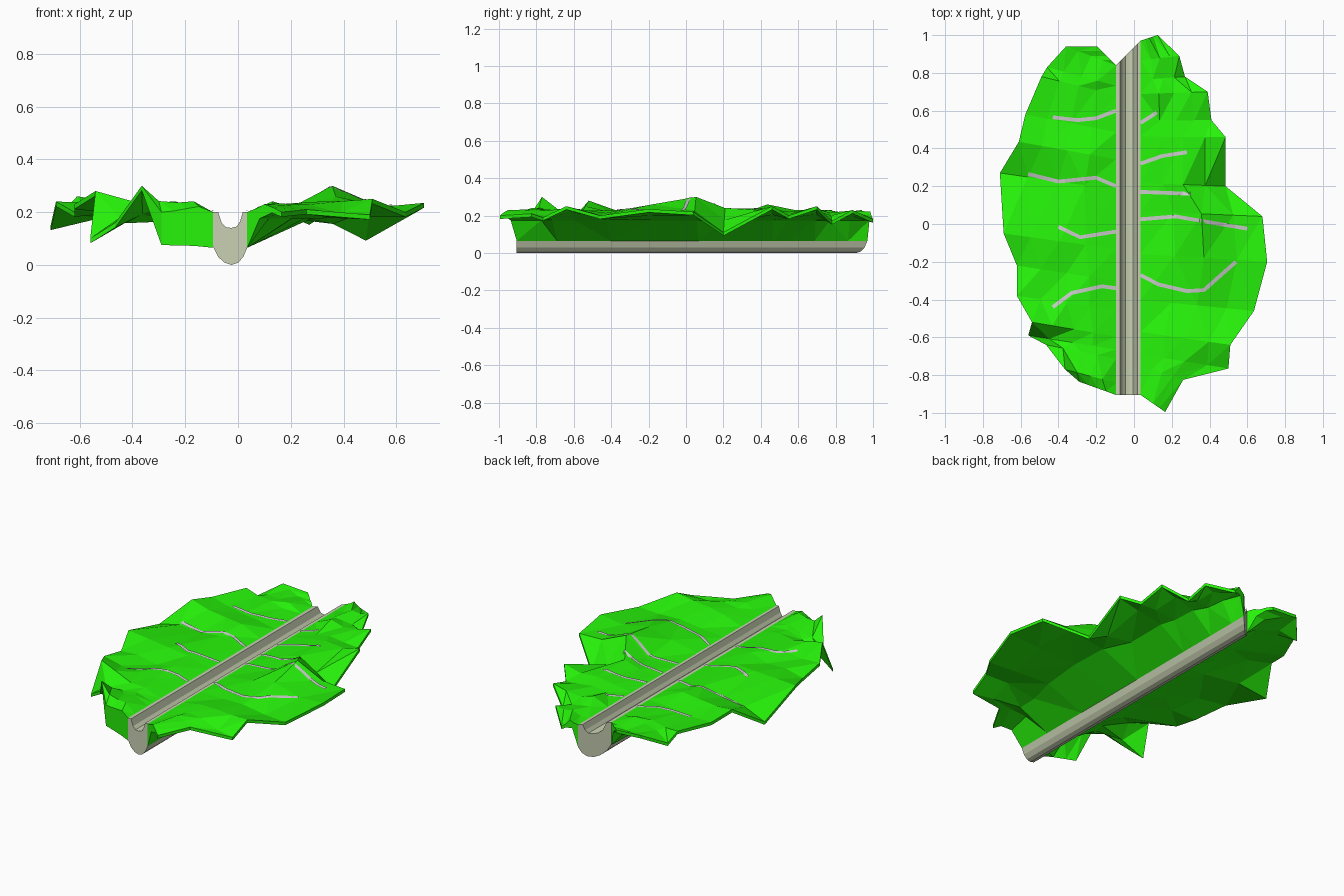
import bpy, bmesh, random
from mathutils import Vector
from mathutils.bvhtree import BVHTree

if "Cube" in bpy.data.objects:
    bpy.data.objects.remove(bpy.data.objects["Cube"])

random.seed(4)


def material(name, rgb):
    m = bpy.data.materials.new(name)
    m.diffuse_color = (*rgb, 1)
    m.use_nodes = True
    m.node_tree.nodes["Principled BSDF"].inputs["Base Color"].default_value = m.diffuse_color
    return m


def make_object(name, bm, mat=None):
    bmesh.ops.recalc_face_normals(bm, faces=bm.faces)
    me = bpy.data.meshes.new(name)
    bm.to_mesh(me)
    bm.free()
    ob = bpy.data.objects.new(name, me)
    bpy.context.collection.objects.link(ob)
    if mat:
        me.materials.append(mat)
    return ob


green = material("leaf_green", (0.02, 0.9, 0.003))
pale = material("pale_stem", (0.58, 0.64, 0.45))

# Central rib: grooved U section, back end cut at a slant
section = [(-.095, .2), (-.075, .2), (-.062, .16), (-.045, .143), (-.025, .14),
           (-.005, .145), (.008, .165), (.018, .2), (.035, .2), (.035, .065),
           (.02, .03), (0, .008), (-.025, 0), (-.05, .008), (-.075, .03), (-.095, .07)]
bm = bmesh.new()
front = [bm.verts.new((x, -.905, z)) for x, z in section]
back = [bm.verts.new((x, .935 + x, z)) for x, z in section]
n = len(section)
for i in range(n):
    j = (i + 1) % n
    bm.faces.new((front[i], front[j], back[j], back[i]))
bm.faces.new(front)
bm.faces.new(back)
make_object("central_rib", bm, pale)

# Rim of each blade, back to front: x, y, z
left_rim = [(-.195, .94, .22), (-.36, .94, .23), (-.46, .83, .17), (-.49, .78, .23),
            (-.575, .58, .23), (-.61, .435, .26), (-.71, .27, .15), (-.69, -.05, .24),
            (-.62, -.22, .2), (-.62, -.38, .23), (-.54, -.52, .28), (-.56, -.59, .1),
            (-.465, -.64, .16), (-.365, -.77, .3), (-.29, -.835, .2)]
right_rim = [(.125, 1, .18), (.24, .89, .23), (.27, .78, .17), (.39, .7, .25),
             (.41, .55, .2), (.485, .46, .25), (.485, .2, .11), (.68, .04, .22),
             (.705, -.2, .235), (.635, -.46, .2), (.51, -.64, .25), (.5, -.765, .19),
             (.26, -.825, .21), (.165, -.995, .2)]


def blade(name, rim, rib_x, rib_back, under_z, peaks={}, thick_row=None):
    """Bumpy thin blade that thickens into a wedge beside the rib."""
    bm = bmesh.new()
    y0, y1 = rim[0][1], rim[-1][1]
    rows = []
    for i, (x, y, z) in enumerate(rim):
        iy = rib_back + (y - y0) / (y1 - y0) * (-.905 - rib_back)
        a, thick = Vector((rib_x, iy, 0)), .018

        def at(t, h):
            p = a.lerp(Vector((x, y, 0)), t)
            return bm.verts.new((p.x, p.y, h))

        tops = []
        for t in (.27, .5, .76):
            h = random.uniform(.2, .24) * (1 - t * .4) + z * t * .4
            tops.append(peaks.get(i, h) if t == .5 else h)
        # underside follows the top, then dives to the foot of the rib
        under = [(.72, tops[2] - .02), (.36, under_z)]
        if i == thick_row:
            thick, under = .125, [(.72, .074), (.36, .072)]
        row = [at(0, .2)] + [at(t, h) for t, h in zip((.27, .5, .76), tops)]
        row += [at(1, z), at(1, z - thick)] + [at(*u) for u in under] + [at(0, .065)]
        rows.append(row)
    for r, s in zip(rows, rows[1:]):
        for k in range(len(r) - 1):
            quad = bm.faces.new((r[k], r[k + 1], s[k + 1], s[k]))
            bmesh.ops.triangulate(bm, faces=[quad])
    bm.faces.new(rows[0])
    bm.faces.new(rows[-1])
    tree = BVHTree.FromBMesh(bm)
    make_object(name, bm, green)
    return tree


left = blade("left_blade", left_rim, -.095, .84, .165, thick_row=len(left_rim) - 1)
right = blade("right_blade", right_rim, .035, .97, .175, peaks={6: .24, 7: .3, 8: .26})

# Side veins: thin ribbons draped over the blades
left_veins = [[(-.095, .6), (-.2, .56), (-.3, .55), (-.43, .565)],
              [(-.095, .2), (-.2, .245), (-.4, .225), (-.56, .265)],
              [(-.095, -.04), (-.285, -.07), (-.4, -.015)],
              [(-.095, -.34), (-.17, -.33), (-.33, -.365), (-.43, -.44)]]
right_veins = [[(.035, .535), (.12, .59)],
               [(.035, .32), (.15, .36), (.28, .38)],
               [(.035, .17), (.3, .16)],
               [(.035, .025), (.22, .04), (.6, -.025)],
               [(.035, -.27), (.13, -.32), (.28, -.355), (.37, -.35), (.54, -.2)]]


def veins(name, paths, tree):
    bm = bmesh.new()
    for path in paths:
        pts = [Vector(a).lerp(Vector(b), k / 6)
               for a, b in zip(path, path[1:]) for k in range(6)] + [Vector(path[-1])]
        prev = None
        for i, p in enumerate(pts):
            d = (pts[min(i + 1, len(pts) - 1)] - pts[max(i - 1, 0)]).normalized()
            side = Vector((-d.y, d.x)) * .01
            pair = []
            for q in (p + side, p - side):
                hit = tree.ray_cast(Vector((q.x, q.y, 1)), Vector((0, 0, -1)))[0]
                pair.append(bm.verts.new((q.x, q.y, (hit.z if hit else .2) + .005)))
            if prev:
                bm.faces.new((prev[0], prev[1], pair[1], pair[0]))
            prev = pair
    make_object(name, bm)


veins("left_veins", left_veins, left)
veins("right_veins", right_veins, right)
